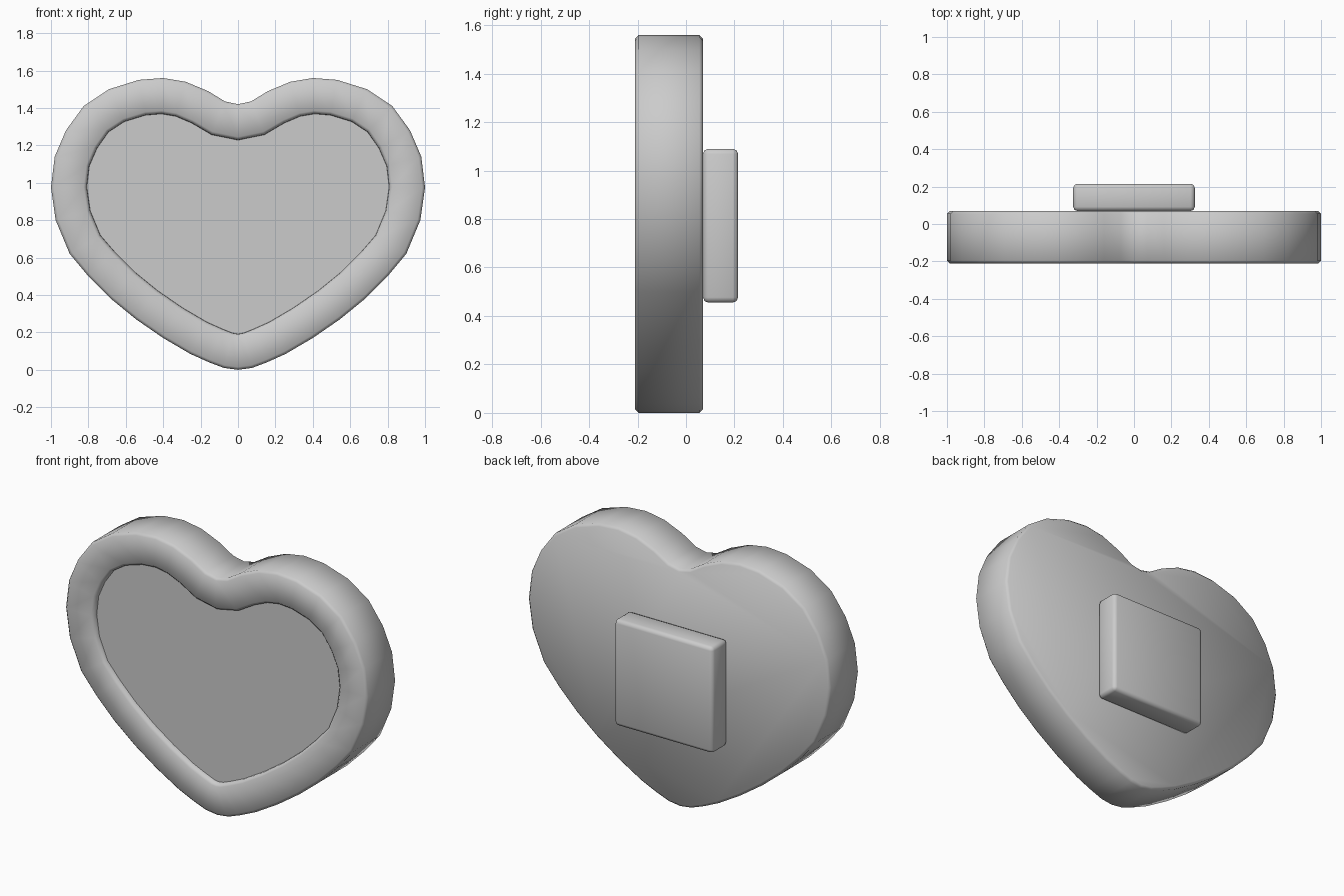
import bpy
import bmesh
from mathutils import Vector

if "Cube" in bpy.data.objects:
    bpy.data.objects.remove(bpy.data.objects["Cube"], do_unlink=True)

# Single grey material
grey = bpy.data.materials.new("plain grey")
grey.use_nodes = True
GREY = (0.6, 0.6, 0.6, 1)
grey.diffuse_color = GREY
grey.node_tree.nodes["Principled BSDF"].inputs["Base Color"].default_value = GREY

# Half of the heart outline (x, z), from the notch round to the bottom tip
HALF = [(0, 1.42), (.07, 1.435), (.16, 1.49), (.28, 1.54), (.4, 1.56), (.53, 1.55),
        (.69, 1.5), (.825, 1.41), (.92, 1.28), (.98, 1.14), (1, .975), (.975, .8),
        (.9, .62), (.8, .5), (.68, .38), (.545, .27), (.4, .17), (.255, .085),
        (.155, .04), (.075, .01), (0, 0)]
OUTLINE = [Vector(p) for p in HALF + [(-x, z) for x, z in HALF[-2:0:-1]]]


def inset_outline(distance):
    """Move every outline point inward along its normal."""
    result = []
    count = len(OUTLINE)
    for i, p in enumerate(OUTLINE):
        before = (p - OUTLINE[i - 1]).normalized()
        after = (OUTLINE[(i + 1) % count] - p).normalized()
        t = (before + after).normalized()
        result.append(p + Vector((t.y, -t.x)) * distance)
    return result


def make_object(name, bm):
    bmesh.ops.recalc_face_normals(bm, faces=bm.faces)
    mesh = bpy.data.meshes.new(name)
    bm.to_mesh(mesh)
    bm.free()
    mesh.materials.append(grey)
    obj = bpy.data.objects.new(name, mesh)
    bpy.context.collection.objects.link(obj)
    return obj


# Heart tray: (inset, y) rings from the back, over the rim, down to the floor
RINGS = [(.015, .07), (0, .055), (0, -.195), (.015, -.21),
         (.175, -.21), (.19, -.195), (.192, -.18)]
bm = bmesh.new()
loops = [[bm.verts.new((p.x, y, p.y)) for p in inset_outline(d)] for d, y in RINGS]
for a, b in zip(loops, loops[1:]):
    for i in range(len(a)):
        j = (i + 1) % len(a)
        bm.faces.new((a[i], a[j], b[j], b[i]))
back = bm.faces.new(loops[0])
floor = bm.faces.new(loops[-1])
for f in bm.faces:
    f.smooth = f is not floor
for e in floor.edges:
    e.smooth = False
make_object("heart_tray", bm)

# Rounded square pad on the back
bm = bmesh.new()
bmesh.ops.create_cube(bm, size=1)
bmesh.ops.scale(bm, vec=(.65, .145, .635), verts=bm.verts)
bmesh.ops.translate(bm, vec=(0, .1425, .7725), verts=bm.verts)
bmesh.ops.bevel(bm, geom=bm.edges[:], offset=.022, segments=2, profile=.5,
                affect='EDGES')
for f in bm.faces:
    f.smooth = True
make_object("back_pad", bm)
